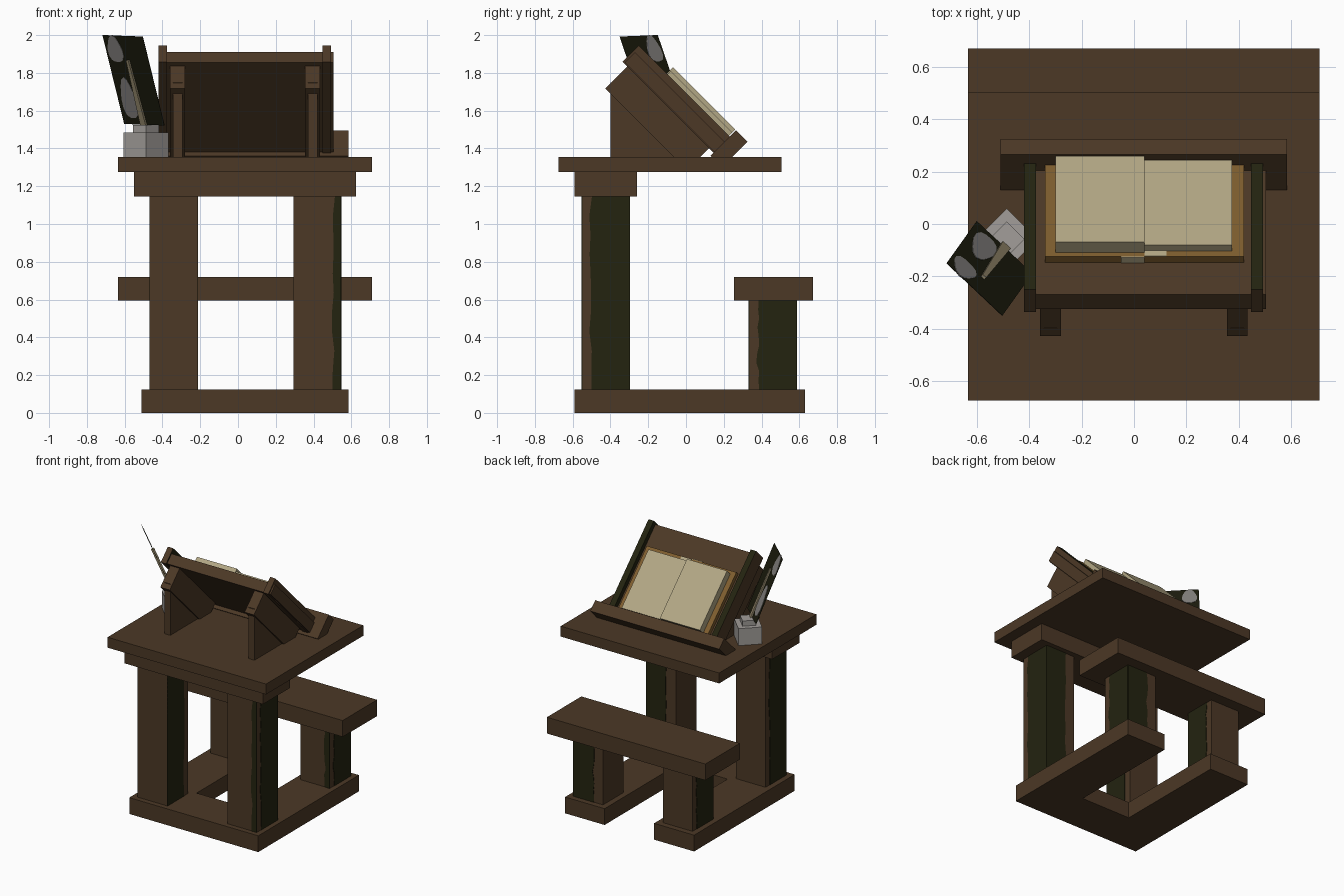
import bpy, bmesh, math, random
from mathutils import Vector

random.seed(4)
cube = bpy.data.objects.get("Cube")
if cube:
    bpy.data.objects.remove(cube)


def material(name, r, g, b):
    m = bpy.data.materials.new(name)
    m.use_nodes = True
    m.diffuse_color = (r, g, b, 1)
    m.node_tree.nodes["Principled BSDF"].inputs["Base Color"].default_value = (r, g, b, 1)
    return m


wood = material("dark wood", 0.072, 0.040, 0.019)
moss = material("moss green", 0.017, 0.017, 0.005)
paper = material("aged paper", 0.45, 0.39, 0.235)
leather = material("tan leather", 0.21, 0.11, 0.028)
stone = material("grey stone", 0.36, 0.34, 0.32)
plume = material("dark plume", 0.011, 0.011, 0.004)
spots = material("plume spots", 0.23, 0.22, 0.21)
quill = material("quill tan", 0.30, 0.25, 0.15)


def slab(name, points, push, mat):
    """Solid made by extruding a flat outline along a vector."""
    bm = bmesh.new()
    face = bm.faces.new([bm.verts.new(p) for p in points])
    grown = bmesh.ops.extrude_face_region(bm, geom=[face], use_keep_orig=True)["geom"]
    bmesh.ops.translate(bm, vec=push, verts=[v for v in grown if isinstance(v, bmesh.types.BMVert)])
    bmesh.ops.recalc_face_normals(bm, faces=bm.faces)
    mesh = bpy.data.meshes.new(name)
    bm.to_mesh(mesh)
    bm.free()
    mesh.materials.append(mat)
    obj = bpy.data.objects.new(name, mesh)
    bpy.context.collection.objects.link(obj)
    return obj


def box(name, x0, x1, y0, y1, z0, z1, mat=wood):
    return slab(name, [(x0, y0, z0), (x0, y1, z0), (x0, y1, z1), (x0, y0, z1)], (x1 - x0, 0, 0), mat)


def tilted(name, x0, x1, s0, s1, n0, n1, mat=wood):
    """Box on the lectern slope: s runs down the slope, n away from it."""
    r = math.sqrt(0.5)
    pts = [(x0, (s + n) * r, (n - s) * r) for s, n in ((s0, n0), (s1, n0), (s1, n1), (s0, n1))]
    return slab(name, pts, (x1 - x0, 0, 0), mat)


def moss_plate(name, axis, at, sign, solid, rough, z0, z1):
    """Thin growth on a leg face, with one straight and one ragged edge."""
    steps = 10
    outline = [(solid, z1), (solid, z0)]
    for i in range(steps + 1):
        outline.append((rough + random.uniform(-0.008, 0.008), z0 + (z1 - z0) * i / steps))
    start = at - 0.002 * sign
    if axis == "x":
        slab(name, [(start, h, z) for h, z in outline], (0.005 * sign, 0, 0), moss)
    else:
        slab(name, [(h, start, z) for h, z in outline], (0, 0.005 * sign, 0), moss)


# Base: front sill with two runners going back
box("base_front", -0.17, 0.25, -0.59, -0.26, 0, 0.125)
box("base_runner_right", -0.51, -0.17, -0.59, 0.63, 0, 0.125)
box("base_runner_left", 0.25, 0.585, -0.59, 0.63, 0, 0.125)

# Legs with moss
for row, y0, top in (("desk", -0.55, 1.145), ("bench", 0.335, 0.595)):
    y1 = y0 + 0.25
    for side, x0 in (("right", -0.465), ("left", 0.295)):
        x1 = x0 + 0.25
        name = f"{row}_leg_{side}"
        box(name, x0, x1, y0, y1, 0.125, top)
        if side == "left":
            moss_plate(name + "_moss_outer", "x", x1, 1, y1, y0 + 0.045, 0.125, top)
            moss_plate(name + "_moss_back", "y", y1, 1, x1, x1 - 0.17, 0.125, top)
            moss_plate(name + "_moss_front", "y", y0, -1, x1, x1 - 0.04, 0.125, top)
        else:
            moss_plate(name + "_moss_outer", "x", x0, -1, y0, y1 - 0.045, 0.125, top)
            moss_plate(name + "_moss_inner", "x", x1, 1, y0, y1 - 0.05, 0.125, top)

# Bench seat, desk beam and desk top
box("bench_seat", -0.635, 0.71, 0.255, 0.672, 0.595, 0.72)
box("desk_beam", -0.55, 0.625, -0.59, -0.26, 1.145, 1.275)
box("desk_top", -0.635, 0.71, -0.675, 0.505, 1.275, 1.355)

# Lectern board, ledge and side rails
tilted("lectern_board", -0.42, 0.505, -1.541, -0.87, 1.082, 1.16)
tilted("lectern_ledge", -0.51, 0.585, -0.87, -0.785, 1.055, 1.245)
for side, x0, inward in (("right", -0.42, 1), ("left", 0.448, -1)):
    rail = tilted("lectern_rail_" + side, x0, x0 + 0.045, -1.552, -0.868, 1.076, 1.1985)
    rail.data.materials.append(moss)
    slope = Vector((0, 1, 1)).normalized()
    for p in rail.data.polygons:
        if p.normal.dot(slope) > 0.9 or p.normal.x * inward > 0.9:
            p.material_index = 1

# Lectern supports: sloped bearer on a triangular web
for side, x0 in (("right", -0.36), ("left", 0.355)):
    tilted("lectern_bearer_" + side, x0, x0 + 0.08, -1.517, -0.905, 0.912, 1.082)
    web = [(x0 + 0.015, -0.40, 1.355), (x0 + 0.015, -0.40, 1.75), (x0 + 0.015, -0.005, 1.355)]
    slab("lectern_web_" + side, web, (0.05, 0, 0), wood)

# Open book
tilted("book_cover", -0.34, 0.42, -1.367, -0.87, 1.16, 1.19, leather)
tilted("pages_right", -0.30, 0.04, -1.343, -0.877, 1.19, 1.245, paper)
tilted("pages_left", 0.04, 0.375, -1.337, -0.877, 1.19, 1.2235, paper)
tilted("spine_band_right", -0.05, 0.04, -1.372, -1.366, 1.16, 1.19, paper)
tilted("spine_band_left", 0.04, 0.125, -1.365, -1.337, 1.188, 1.193, paper)

# Inkwell: two square blocks turned on their corners
for name, half, z0, z1 in (("inkwell_body", 0.118, 1.355, 1.485), ("inkwell_neck", 0.068, 1.485, 1.525)):
    pts = [(-0.487 + half * math.cos(a), -0.058 + half * math.sin(a), z0)
           for a in (i * math.pi / 2 for i in range(4))]
    slab(name, pts, (0, 0, z1 - z0), stone)

# Feather blade with spots and a shaft
corner = Vector((-0.717, -0.15, 2.0))
across = Vector((0.213, -0.201, -0.008))
down = Vector((0.115, 0.161, -0.47))
normal = across.cross(down).normalized()


def on_blade(u, v, lift):
    return corner + across * u + down * v + normal * lift


blade = [on_blade(u, v, -0.001) for u, v in ((0, 0), (1, 0), (1, 1), (0, 1))]
slab("feather_blade", blade, normal * 0.002, plume)
for name, u, v, ru, rv in (("upper", 0.23, 0.16, 0.18, 0.15), ("lower", 0.27, 0.72, 0.18, 0.23)):
    ring = []
    for i in range(16):
        a = i * math.tau / 16
        k = 1 + 0.1 * math.sin(3 * a)
        ring.append(on_blade(u + ru * k * math.cos(a), v + rv * k * math.sin(a), -0.003))
    slab("feather_spot_" + name, ring, normal * 0.006, spots)
shaft = [on_blade(u, v, -0.012) for u, v in ((0.47, 0.27), (0.53, 0.27), (0.57, 1.02), (0.43, 1.02))]
slab("feather_shaft", shaft, normal * 0.024, quill)
